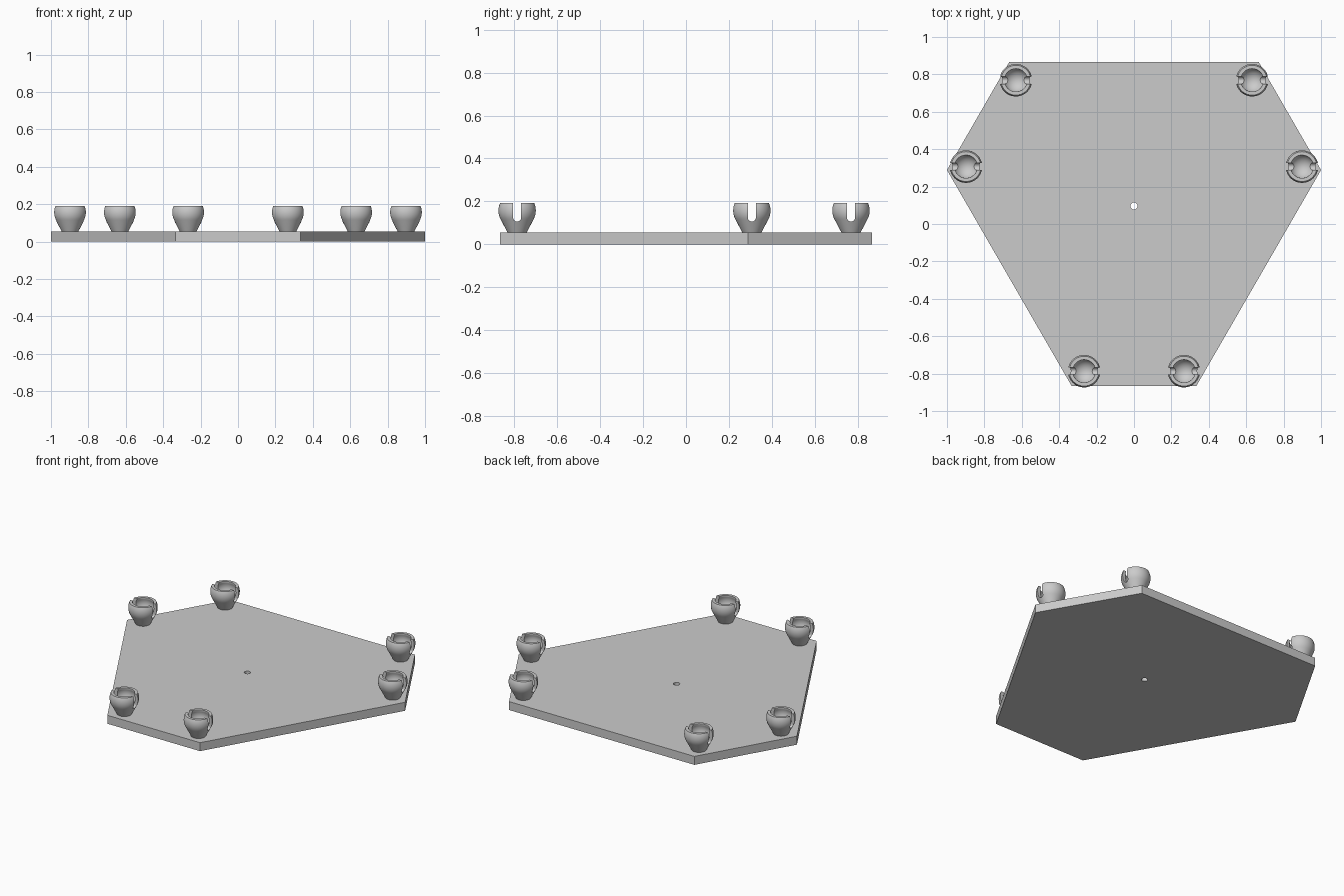
import bpy, bmesh
from math import sin, cos, radians, sqrt, pi

cube = bpy.data.objects.get("Cube")
if cube:
    bpy.data.objects.remove(cube, do_unlink=True)

PLATE_TOP = 0.055
CENTER_Y = sqrt(3) / 18      # centre of the three-fold pattern
BALL_Z, BALL_R, HOLLOW_R, RIM_Z = 0.157, 0.087, 0.067, 0.192

gray = bpy.data.materials.new("light gray")
gray.use_nodes = True
color = (0.6, 0.6, 0.6, 1)
gray.diffuse_color = color
gray.node_tree.nodes["Principled BSDF"].inputs["Base Color"].default_value = color


def make_object(name, bm):
    bmesh.ops.recalc_face_normals(bm, faces=bm.faces)
    mesh = bpy.data.meshes.new(name)
    bm.to_mesh(mesh)
    bm.free()
    mesh.materials.append(gray)
    obj = bpy.data.objects.new(name, mesh)
    bpy.context.collection.objects.link(obj)
    return obj


def prism(name, points, direction):
    """Extrude a closed outline along a direction."""
    bm = bmesh.new()
    face = bm.faces.new([bm.verts.new(p) for p in points])
    moved = bmesh.ops.extrude_face_region(bm, geom=[face])["geom"]
    verts = [v for v in moved if isinstance(v, bmesh.types.BMVert)]
    bmesh.ops.translate(bm, verts=verts, vec=direction)
    return make_object(name, bm)


def cut(obj, cutter):
    """Subtract the cutter, bake the result and drop the cutter."""
    mod = obj.modifiers.new("cut", 'BOOLEAN')
    mod.operation, mod.solver, mod.object = 'DIFFERENCE', 'EXACT', cutter
    graph = bpy.context.evaluated_depsgraph_get()
    mesh = bpy.data.meshes.new_from_object(obj.evaluated_get(graph))
    obj.modifiers.clear()
    obj.data = mesh
    bpy.data.objects.remove(cutter, do_unlink=True)


def arc(radius, start, end, steps):
    angles = [radians(start + (end - start) * i / steps) for i in range(steps + 1)]
    return [(radius * cos(a), radius * sin(a)) for a in angles]


# Six-sided plate with alternating long and short edges
half = sqrt(3) / 2
outline = [(-2/3, half), (2/3, half), (1, half / 3),
           (1/3, -half), (-1/3, -half), (-1, half / 3)]
plate = prism("base_plate", [(x, y, 0) for x, y in outline], (0, 0, PLATE_TOP))

# Small centre hole
ring = arc(0.019, 0, 345, 23)
cut(plate, prism("hole_cutter", [(x, y + CENTER_Y, -0.1) for x, y in ring], (0, 0, 0.3)))

# Socket cup: conical foot, ball-shaped outside, spherical hollow
outer = [(r, z + BALL_Z) for r, z in arc(BALL_R, -29, 23.7, 10)]
inner = [(r, z + BALL_Z) for r, z in arc(HOLLOW_R, 25, -90, 16)]
inner[-1] = (0, inner[-1][1])
profile = [(0, PLATE_TOP - 0.005), (0.042, PLATE_TOP - 0.005)] + outer
profile += [(0.0615, RIM_Z)] + inner
bm = bmesh.new()
verts = [bm.verts.new((r, 0, z)) for r, z in profile]
edges = [bm.edges.new(pair) for pair in zip(verts, verts[1:])]
bmesh.ops.spin(bm, geom=verts + edges, axis=(0, 0, 1), cent=(0, 0, 0),
               angle=2 * pi, steps=48, use_merge=True)
bmesh.ops.remove_doubles(bm, verts=bm.verts, dist=0.0001)
cup = make_object("socket_cup", bm)

# Round-bottomed slot across each cup
slot_r = 0.019
slot = [(-0.2, y, z + 0.125) for y, z in arc(slot_r, 180, 360, 12)]
slot += [(-0.2, slot_r, 0.3), (-0.2, -slot_r, 0.3)]
cut(cup, prism("slot_cutter", slot, (0.4, 0, 0)))

# Smooth the cup, keeping rim and slot edges sharp
bpy.ops.object.select_all(action='DESELECT')
cup.select_set(True)
bpy.context.view_layer.objects.active = cup
bpy.ops.object.shade_smooth_by_angle(angle=radians(30))

# Pairs of cups at the three short edges
places = [30 + 120 * k + side * 16.8 for k in range(3) for side in (-1, 1)]
for i, angle in enumerate(places):
    item = cup if i == 0 else cup.copy()
    if i:
        bpy.context.collection.objects.link(item)
    item.name = f"socket_cup_{i + 1}"
    a = radians(angle)
    item.location = (0.9225 * cos(a), CENTER_Y + 0.9225 * sin(a), 0)
